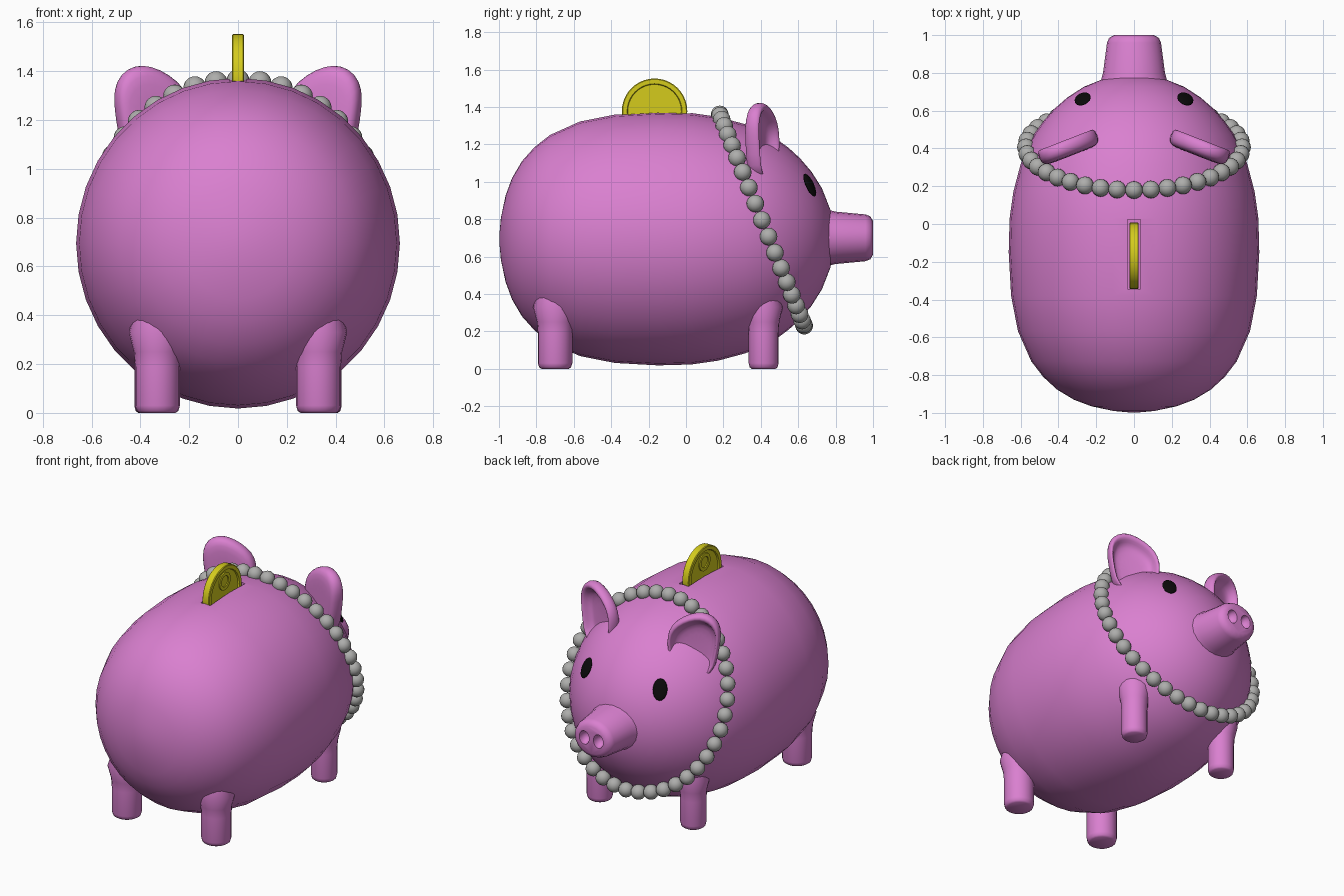
import bpy, bmesh, math
from mathutils import Vector, Matrix

if "Cube" in bpy.data.objects:
    bpy.data.objects.remove(bpy.data.objects["Cube"])


def material(name, rgb):
    m = bpy.data.materials.new(name)
    m.diffuse_color = (*rgb, 1)
    m.use_nodes = True
    m.node_tree.nodes["Principled BSDF"].inputs["Base Color"].default_value = m.diffuse_color
    return m


PINK = material("pink", (0.70, 0.215, 0.63))
GREY = material("bead grey", (0.42, 0.42, 0.41))
GOLD = material("coin yellow", (0.66, 0.60, 0.012))
BLACK = material("eye black", (0.003, 0.003, 0.003))


def finish(name, bm, mat, angle=40):
    bmesh.ops.recalc_face_normals(bm, faces=bm.faces)
    me = bpy.data.meshes.new(name)
    bm.to_mesh(me)
    bm.free()
    me.materials.append(mat)
    ob = bpy.data.objects.new(name, me)
    bpy.context.collection.objects.link(ob)
    smooth(ob, angle)
    return ob


def smooth(ob, angle):
    bpy.ops.object.select_all(action='DESELECT')
    ob.select_set(True)
    bpy.context.view_layer.objects.active = ob
    bpy.ops.object.shade_smooth_by_angle(angle=math.radians(angle))


def skin(bm, rings):
    """Bridge rings of points and cap both ends."""
    vs = [[bm.verts.new(p) for p in r] for r in rings]
    n = len(vs[0])
    for a, b in zip(vs, vs[1:]):
        for i in range(n):
            bm.faces.new((a[i], a[(i + 1) % n], b[(i + 1) % n], b[i]))
    bm.faces.new(vs[0])
    bm.faces.new(vs[-1])


def loft(rings, n, axis, centre):
    """Elliptical rings (position, radius, radius) along one axis."""
    out = []
    for t, ra, rb in rings:
        ring = []
        for i in range(n):
            a = 2 * math.pi * i / n
            c, s = ra * math.cos(a), rb * math.sin(a)
            p = {'X': (t, c, s), 'Y': (c, t, s), 'Z': (c, s, t)}[axis]
            ring.append(Vector(p) + Vector(centre))
        out.append(ring)
    bm = bmesh.new()
    skin(bm, out)
    return bm


def cut(ob, bm, angle=40):
    """Subtract a temporary cutter."""
    cutter = finish("cutter", bm, PINK)
    cutter.hide_render = True
    mod = ob.modifiers.new("cut", 'BOOLEAN')
    mod.operation = 'DIFFERENCE'
    mod.solver = 'EXACT'
    mod.object = cutter
    bpy.context.view_layer.objects.active = ob
    bpy.ops.object.modifier_apply(modifier=mod.name)
    bpy.data.objects.remove(cutter)
    smooth(ob, angle)


# Body: rounded barrel along y
profile = [(-0.997, 0.03), (-0.99, 0.11), (-0.965, 0.23), (-0.93, 0.325), (-0.877, 0.415),
           (-0.81, 0.49), (-0.727, 0.555), (-0.567, 0.627), (-0.38, 0.664), (-0.15, 0.677),
           (0.03, 0.672), (0.17, 0.652), (0.315, 0.613), (0.40, 0.58), (0.476, 0.54),
           (0.55, 0.485), (0.61, 0.43), (0.67, 0.36), (0.727, 0.27), (0.772, 0.155), (0.788, 0.05)]
body = finish("body", loft([(y, r * 0.98, r) for y, r in profile], 36, 'Y', (0, 0, 0.695)), PINK)

# Coin slot in the back
bm = bmesh.new()
bmesh.ops.create_cube(bm, size=1, matrix=Matrix.Translation((0, -0.16, 1.39)) @ Matrix.Diagonal((0.07, 0.37, 0.2, 1)))
cut(body, bm)

# Snout with two nostrils
snout = finish("snout", loft([(0.70, 0.19, 0.165), (0.76, 0.175, 0.15), (0.80, 0.164, 0.14),
                              (0.96, 0.143, 0.125), (0.985, 0.132, 0.115), (1.0, 0.105, 0.09)],
                             20, 'Y', (0, 0, 0.70)), PINK)
for s in (-1, 1):
    bm = bmesh.new()
    bmesh.ops.create_uvsphere(bm, u_segments=16, v_segments=10, radius=1,
                              matrix=Matrix.Translation((s * 0.052, 1.0, 0.705)) @ Matrix.Diagonal((0.036, 0.05, 0.045, 1)))
    cut(snout, bm)

for s, side in ((-1, "left"), (1, "right")):
    # Legs, flaring into the belly
    for part, x, y, r in (("front", 0.345, 0.415, 0.08), ("back", 0.33, -0.70, 0.092)):
        rings = [(0, 0.8 * r, 0.8 * r), (0.008, 0.93 * r, 0.93 * r), (0.03, r, r), (0.19, r, r),
                 (0.25, r * 1.05, r * 1.05), (0.33, r * 1.28, r * 1.28), (0.42, r, r)]
        finish(f"{part}_leg_{side}", loft(rings, 20, 'Z', (s * x, y, 0)), PINK, 50)

    # Ears: rounded cup facing forward and outward
    outline = [(0.22, 1.05), (0.19, 1.17), (0.19, 1.26), (0.215, 1.33), (0.28, 1.39), (0.36, 1.427),
               (0.42, 1.427), (0.475, 1.395), (0.503, 1.33), (0.50, 1.25), (0.485, 1.15),
               (0.46, 1.02), (0.35, 1.0)]
    cx, cz = 0.35, 1.13
    normal = Vector((0.36, 0.93, 0))
    rings = []
    for k, d in ((0.6, -0.045), (0.88, -0.042), (0.98, -0.02), (1.0, 0.015), (0.95, 0.045),
                 (0.86, 0.045), (0.80, 0.015), (0.72, -0.012), (0.5, -0.02)):
        ring = []
        for x, z in outline:
            x, z = cx + (x - cx) * k, cz + (z - cz) * k
            p = Vector((x, 0.465 - (x - 0.19) * 0.39, z)) + normal * d
            ring.append((s * p.x, p.y, p.z))
        rings.append(ring)
    bm = bmesh.new()
    skin(bm, rings)
    ear = finish(f"ear_{side}", bm, PINK, 180)
    ear.modifiers.new("round", 'SUBSURF').levels = 1
    ear.modifiers["round"].render_levels = 1

    # Eyes: thin ovals lying on the face
    nrm = Vector((s * 0.40, 0.807, 0.43)).normalized()
    right = Vector((0, 0, 1)).cross(nrm).normalized()
    up = nrm.cross(right)
    rot = Matrix((right, up, nrm)).transposed().to_4x4()
    bm = bmesh.new()
    bmesh.ops.create_uvsphere(bm, u_segments=16, v_segments=10, radius=1,
                              matrix=Matrix.Translation((s * 0.272, 0.662, 0.982)) @ rot
                              @ Matrix.Diagonal((0.045, 0.068, 0.014, 1)))
    finish(f"eye_{side}", bm, BLACK)

# Bead necklace on a tilted loop
top, bottom = Vector((0, 0.18, 1.36)), Vector((0, 0.632, 0.23))
mid, half = (top + bottom) / 2, (top - bottom) / 2
bm = bmesh.new()
for i in range(40):
    a = 2 * math.pi * i / 40
    p = mid + half * math.cos(a) + Vector((0.572 * math.sin(a), 0, 0))
    bmesh.ops.create_uvsphere(bm, u_segments=16, v_segments=10, radius=0.047, matrix=Matrix.Translation(p))
finish("necklace", bm, GREY, 60)

# Coin with raised rim, standing in the slot
half_coin = [(0.016, 0.143), (0.025, 0.147), (0.025, 0.17), (0.021, 0.175)]
rings = [(-t, r, r) for t, r in half_coin] + [(t, r, r) for t, r in reversed(half_coin)]
finish("coin", loft(rings, 40, 'X', (0, -0.168, 1.377)), GOLD, 30)

# Plain raised ring on each coin face
for s, side in ((-1, "left"), (1, "right")):
    rings = [(s * 0.01, 0.058, 0.058), (s * 0.023, 0.058, 0.058), (s * 0.023, 0.036, 0.036),
             (s * 0.0165, 0.036, 0.036)]
    finish(f"coin_ring_{side}", loft(rings, 24, 'X', (0, -0.168, 1.45)), GOLD, 30)
